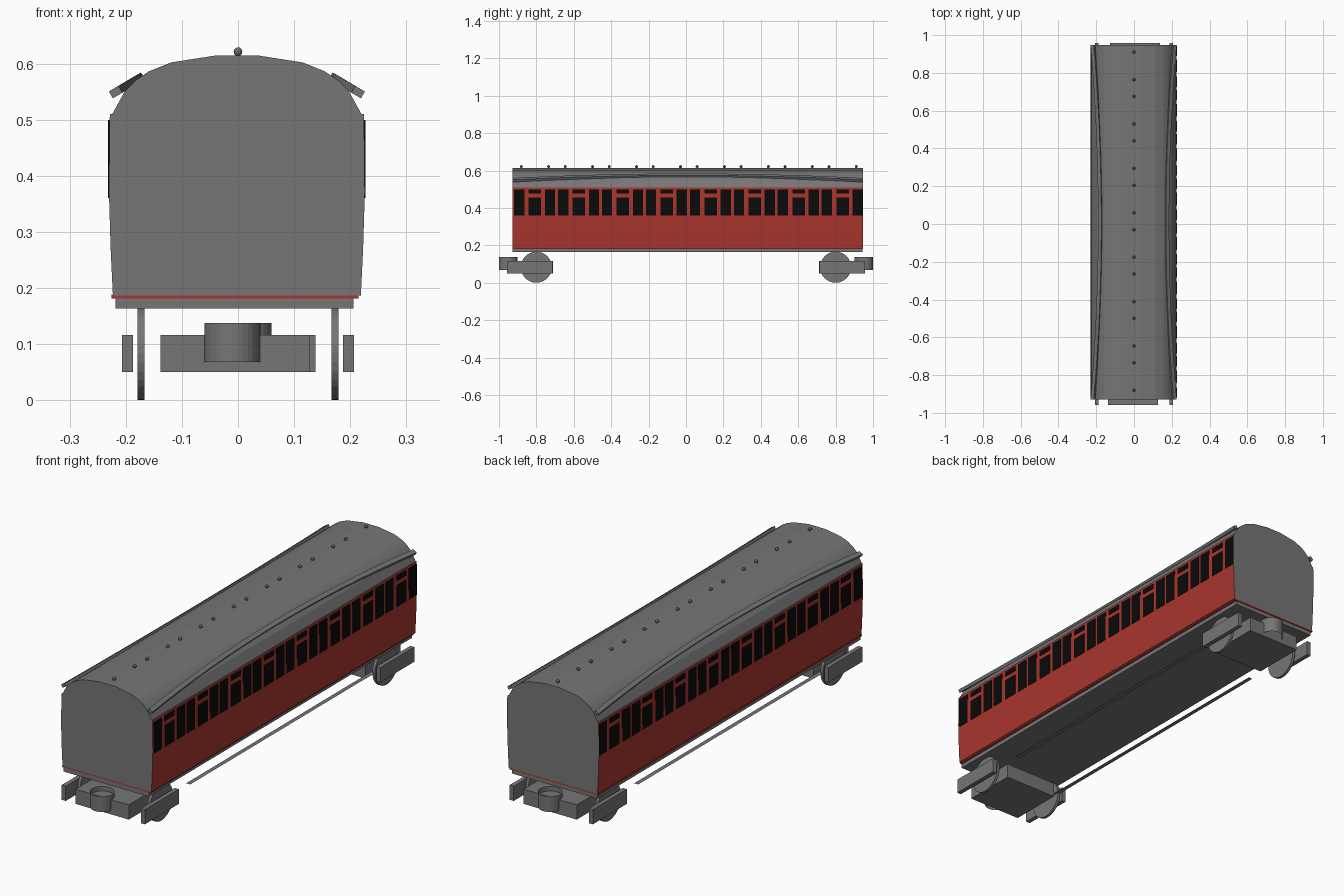
import bpy, bmesh, math
from mathutils import Vector, Matrix

if "Cube" in bpy.data.objects:
    bpy.data.objects.remove(bpy.data.objects["Cube"])


def material(name, rgb):
    m = bpy.data.materials.new(name)
    m.use_nodes = True
    m.diffuse_color = (*rgb, 1)
    m.node_tree.nodes["Principled BSDF"].inputs["Base Color"].default_value = (*rgb, 1)
    return m


GREY = material("grey metal", (0.18, 0.18, 0.18))
RED = material("red paint", (0.40, 0.036, 0.026))
BLACK = material("dark glass", (0.003, 0.003, 0.003))


def finish(name, bm, *mats):
    bmesh.ops.recalc_face_normals(bm, faces=bm.faces)
    me = bpy.data.meshes.new(name)
    bm.to_mesh(me)
    bm.free()
    for m in mats:
        me.materials.append(m)
    ob = bpy.data.objects.new(name, me)
    bpy.context.collection.objects.link(ob)
    return ob


def add_box(bm, x, y, z):
    size = Matrix.Diagonal((x[1] - x[0], y[1] - y[0], z[1] - z[0], 1))
    mid = Vector((sum(x) / 2, sum(y) / 2, sum(z) / 2))
    bmesh.ops.create_cube(bm, size=1, matrix=Matrix.Translation(mid) @ size)


def box(name, mat, x, y, z):
    bm = bmesh.new()
    add_box(bm, x, y, z)
    return finish(name, bm, mat)


FRONT, BACK, MID_X = -0.928, 0.947, -0.002

# Body shell: half cross-section mirrored, then extruded along the length
half = [(0.221, 0.187), (0.225, 0.27), (0.228, 0.37), (0.2265, 0.51), (0.222, 0.51),
        (0.2, 0.55), (0.18, 0.57), (0.157, 0.586), (0.117, 0.602), (0.04, 0.614)]
outline = half + [(-x, z) for x, z in reversed(half)]
bm = bmesh.new()
end = bm.faces.new([bm.verts.new((x + MID_X, FRONT, z)) for x, z in outline])
ext = bmesh.ops.extrude_face_region(bm, geom=[end], use_keep_orig=True)
moved = [g for g in ext["geom"] if isinstance(g, bmesh.types.BMVert)]
bmesh.ops.translate(bm, verts=moved, vec=(0, BACK - FRONT, 0))
bm.normal_update()
for f in bm.faces:
    if abs(f.normal.x) > 0.5 and f.calc_center_median().z < 0.51:
        f.material_index = 1
finish("body_shell", bm, GREY, RED)

# Floor edge and underframe sill
box("floor_edge", RED, (-0.225, 0.215), (FRONT, BACK), (0.181, 0.188))
box("underframe_sill", GREY, (-0.218, 0.206), (FRONT, BACK - 0.004), (0.163, 0.182))

# Windows: eight compartments, each with two side panes and a split door pane
centres = [-0.8075 + 0.235 * k for k in range(8)]
bm = bmesh.new()
LOW, HIGH = 0.36, 0.499
for c in centres:
    for a, b, z in ((-0.112, -0.057, (LOW, HIGH)), (0.053, 0.108, (LOW, HIGH)),
                    (-0.034, 0.033, (LOW, 0.456)), (-0.034, 0.033, (0.476, HIGH))):
        for side in (-1, 1):
            x = sorted((MID_X + side * 0.2225, MID_X + side * 0.2295))
            add_box(bm, x, (c + a, c + b), z)
finish("window_panes", bm, BLACK)

# Roof ventilators, a pair over each compartment
bm = bmesh.new()
for c in centres:
    for off in (-0.073, 0.073):
        bmesh.ops.create_icosphere(bm, subdivisions=2, radius=0.008,
                                   matrix=Matrix.Translation((0, c + off, 0.621)))
finish("roof_ventilators", bm, GREY)

# Arched rain strips along both roof edges
STEPS = 16
for name, side in (("left_rain_strip", 1), ("right_rain_strip", -1)):
    bm = bmesh.new()
    rings = []
    tangent = Vector((0.86, -0.5))
    normal = Vector((0.5, 0.86))
    for i in range(STEPS + 1):
        t = 2 * i / STEPS - 1
        centre = Vector((0.176, 0.573)).lerp(Vector((0.216, 0.549)), t * t)
        y = (FRONT + BACK) / 2 + t * (BACK - FRONT) / 2
        ring = []
        for u, v in ((-1, -1), (1, -1), (1, 1), (-1, 1)):
            p = centre + tangent * u * 0.01 + normal * v * 0.007
            ring.append(bm.verts.new((side * p.x + MID_X, y, p.y)))
        rings.append(ring)
    for r, s in zip(rings, rings[1:]):
        for j in range(4):
            n = (j + 1) % 4
            bm.faces.new((r[j], r[n], s[n], s[j]))
    bm.faces.new(rings[0])
    bm.faces.new(rings[-1])
    finish(name, bm, GREY)

# Bogies: the rear one is the front one turned half way round
for place, s in (("front", 1), ("rear", -1)):
    turn = Matrix.Rotation(0 if s == 1 else math.pi, 4, "Z")
    parts = [box(place + "_bogie_block", GREY, (-0.138, 0.127), (-0.957, -0.71), (0.05, 0.116))]
    for side in (-1, 1):
        word = "left" if side * s > 0 else "right"
        x = sorted((side * 0.187, side * 0.207))
        parts.append(box(f"{place}_{word}_side_frame", GREY, x, (-0.957, -0.715), (0.05, 0.116)))
        bm = bmesh.new()
        spin = Matrix.Translation((side * 0.173, -0.8, 0.083)) @ Matrix.Rotation(math.pi / 2, 4, "Y")
        bmesh.ops.create_cone(bm, cap_ends=True, segments=32, radius1=0.083, radius2=0.083,
                              depth=0.013, matrix=spin)
        parts.append(finish(f"{place}_{word}_wheel", bm, GREY))
    # Open coupling ring
    bm = bmesh.new()
    bmesh.ops.create_cone(bm, cap_ends=False, segments=32, radius1=0.05, radius2=0.05,
                          depth=0.07, matrix=Matrix.Translation((-0.01, -0.95, 0.103)))
    parts.append(finish(place + "_coupling_ring", bm, GREY))
    # Thin flat step board between the bogies
    bm = bmesh.new()
    bm.faces.new([bm.verts.new((x, y, 0.083)) for x, y in
                  ((0.158, -0.594), (0.178, -0.594), (0.178, 0.764), (0.158, 0.764))])
    parts.append(finish("left_step_board" if s == 1 else "right_step_board", bm, GREY))
    for ob in parts:
        ob.data.transform(turn)
